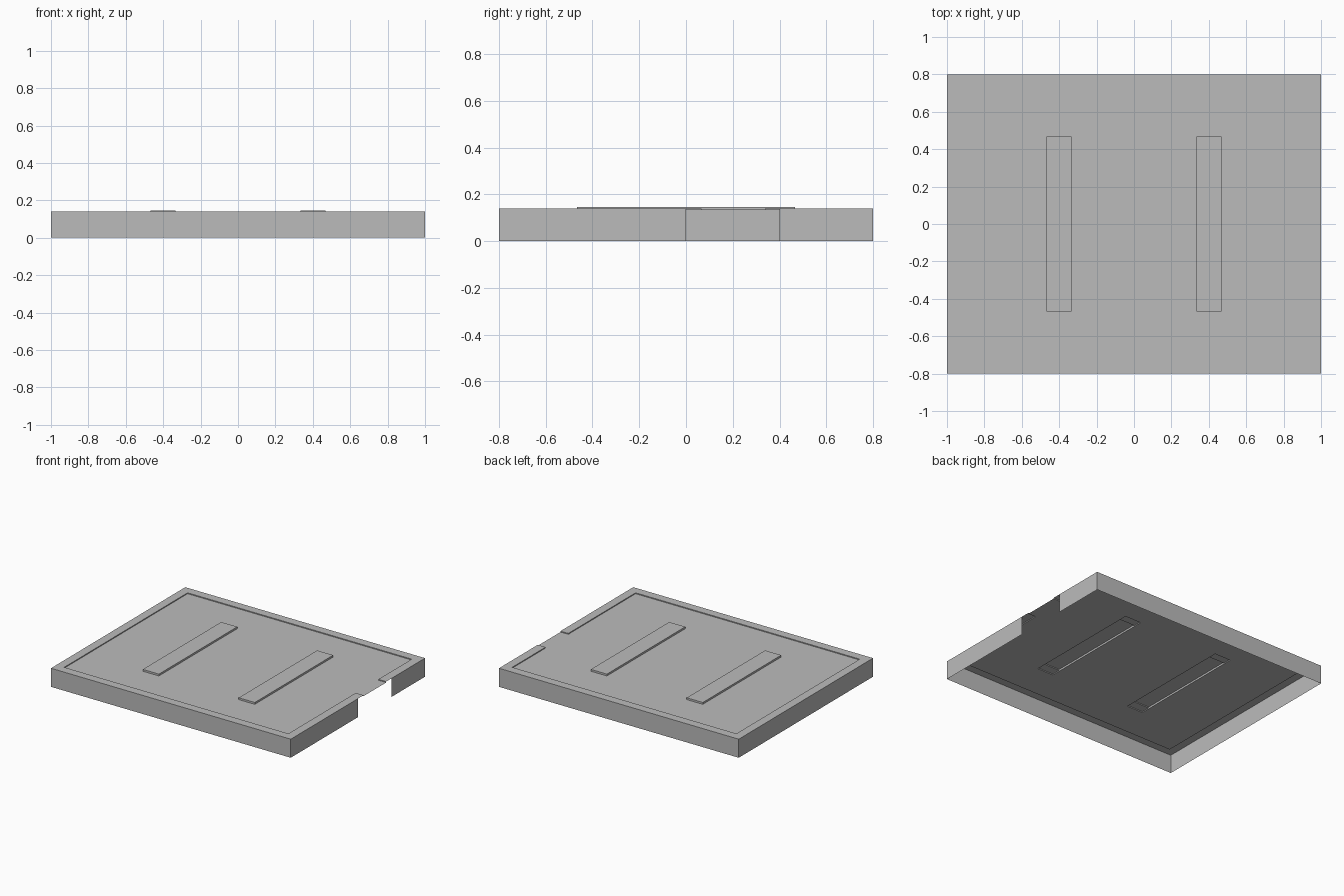
import bpy
import bmesh

old = bpy.data.objects.get("Cube")
if old:
    bpy.data.objects.remove(old, do_unlink=True)

# Heights
FLOOR, RIM, STRIP = 0.133, 0.14, 0.147

grey = bpy.data.materials.new("plain grey")
grey.use_nodes = True
grey.diffuse_color = (0.5, 0.5, 0.5, 1)
grey.node_tree.nodes["Principled BSDF"].inputs["Base Color"].default_value = (0.5, 0.5, 0.5, 1)


def make(name, polygons):
    """Thin sheet object from a list of polygons, with shared corners welded."""
    bm = bmesh.new()
    for poly in polygons:
        bm.faces.new([bm.verts.new(p) for p in poly])
    bmesh.ops.remove_doubles(bm, verts=bm.verts, dist=0.0001)
    mesh = bpy.data.meshes.new(name)
    bm.to_mesh(mesh)
    bm.free()
    mesh.materials.append(grey)
    obj = bpy.data.objects.new(name, mesh)
    bpy.context.collection.objects.link(obj)
    return obj


def at(path, z):
    return [(x, y, z) for x, y in path]


def ribbon(a, b):
    """Quads bridging two paths of equal length."""
    return [(a[i], a[i + 1], b[i + 1], b[i]) for i in range(len(a) - 1)]


def rect(x0, x1, y0, y1):
    return [(x0, y0), (x1, y0), (x1, y1), (x0, y1)]


def c_path(x, y, gap_low, gap_high):
    """Rectangle outline left open on the +x side."""
    return [(x, gap_high), (x, y), (-x, y), (-x, -y), (x, -y), (x, gap_low)]


# Outer skirt with a doorway in the +x side
skirt = c_path(1, 0.8, 0, 0.4)
make("outer_walls", ribbon(at(skirt, 0), at(skirt, RIM)))

# Raised border, with the small step down to the floor
outer = c_path(1, 0.8, 0.067, 0.337)
inner = c_path(0.935, 0.735, 0.067, 0.337)
step = [outer[0]] + inner + [outer[-1]]
make("border_rim", ribbon(at(outer, RIM), at(inner, RIM))
     + ribbon(at(step, RIM), at(step, FLOOR)))

# Recessed floor, open below the two strips, with a tongue through the doorway
xs = [-0.935, -0.467, -0.333, 0.333, 0.467, 0.935]
ys = [-0.735, -0.467, 0.467, 0.735]
cells = [at(rect(xs[i], xs[i + 1], ys[j], ys[j + 1]), FLOOR)
         for i in range(5) for j in range(3) if not (i in (1, 3) and j == 1)]
cells.append(at(rect(0.935, 1, 0.067, 0.337), FLOOR))
make("recessed_floor", cells)

# Two raised strips, hollow underneath with a shallow ledge at each end
for side, label in ((1, "left"), (-1, "right")):
    x0, x1 = sorted((side * 0.333, side * 0.467))
    outline = rect(x0, x1, -0.467, 0.467)
    loop = outline + outline[:1]
    faces = ribbon(at(loop, FLOOR), at(loop, STRIP)) + [at(outline, STRIP)]
    make(label + "_strip", faces)
    ledges = []
    for end in (1, -1):
        y0, y1 = sorted((end * 0.4, end * 0.467))
        ledges.append(at(rect(x0, x1, y0, y1), RIM)[::-1])
        edge = [(x0, end * 0.4), (x1, end * 0.4)][::-end]
        ledges += ribbon(at(edge, RIM), at(edge, STRIP))
    make(label + "_strip_ledges", ledges)
